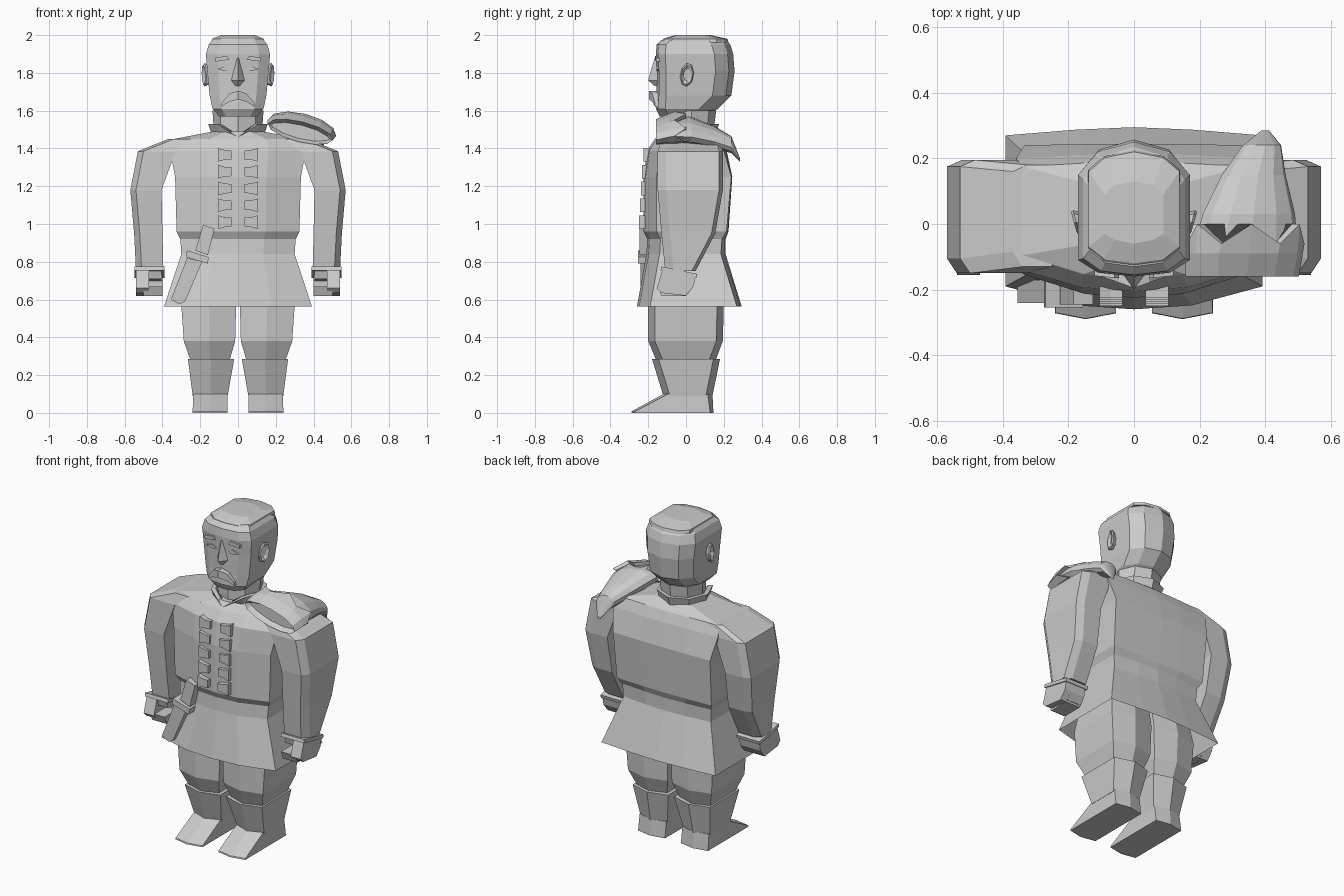
import bpy, bmesh
from math import sin, cos, pi, radians

cube = bpy.data.objects.get("Cube")
if cube:
    bpy.data.objects.remove(cube, do_unlink=True)

grey = bpy.data.materials.new("plain_grey")
grey.use_nodes = True
tone = (0.6, 0.6, 0.6, 1)
grey.diffuse_color = tone
grey.node_tree.nodes["Principled BSDF"].inputs["Base Color"].default_value = tone


def loft(name, rings, flip=1, start="closed"):
    """Skin closed rings of points; the start is closed, open or recessed."""
    bm = bmesh.new()
    loops = [[bm.verts.new((x * flip, y, z)) for x, y, z in ring] for ring in rings]
    count = len(rings[0])
    for low, high in zip(loops, loops[1:]):
        for i in range(count):
            j = (i + 1) % count
            bm.faces.new((low[i], low[j], high[j], high[i]))
    first = bm.faces.new(loops[0])
    bm.faces.new(loops[-1])
    bmesh.ops.recalc_face_normals(bm, faces=bm.faces)
    if start == "open":
        bmesh.ops.delete(bm, geom=[first], context="FACES_ONLY")
    elif start == "recessed":
        bmesh.ops.inset_region(bm, faces=[first], thickness=0.018)
        bmesh.ops.translate(bm, verts=first.verts, vec=(0, 0.03, 0))
    mesh = bpy.data.meshes.new(name)
    bm.to_mesh(mesh)
    bm.free()
    mesh.materials.append(grey)
    obj = bpy.data.objects.new(name, mesh)
    bpy.context.scene.collection.objects.link(obj)


def side_prism(name, profile, x0, x1, flip=1):
    """Extrude a (y, z) profile across x."""
    loft(name, [[(x, y, z) for y, z in profile] for x in (x0, x1)], flip)


def front_prism(name, profile, y0, y1, flip=1, sweep=0):
    """Extrude an (x, z) profile along y; sweep bends the front backwards."""
    loft(name, [[(x, y0 + sweep * abs(x), z) for x, z in profile],
                [(x, y1, z) for x, z in profile]], flip)


def body_ring(z, width, front, back, side_back, side_front=0.07, mid=0.45):
    """Ten-sided symmetric section with a slightly pointed front and back."""
    m = width * mid
    half = [(m, front + 0.012), (width, front + side_front),
            (width, back - side_back), (m, back - side_back * 0.3)]
    left = [(x, y, z) for x, y in half]
    right = [(-x, y, z) for x, y in reversed(half)]
    return [(0, front, z)] + left + [(0, back, z)] + right


def limb_ring(z, inner, outer, front, back, cut=0.035):
    """Six-sided section with a ridge down the front and the back."""
    mid = (inner + outer) / 2
    return [(inner, front + cut, z), (mid, front, z), (outer, front + cut, z),
            (outer, back - cut, z), (mid, back, z), (inner, back - cut, z)]


def arm_ring(z, inner, outer, front, back):
    """Section with lightly chamfered outer corners."""
    return [(inner, front, z), (outer - 0.03, front, z), (outer, front + 0.045, z),
            (outer, back - 0.02, z), (outer - 0.045, back, z), (inner, back, z)]


def oval(z, rx, ry, cy=0, dip=0):
    """Eight-sided horizontal ring, lowered at its front corner."""
    return [(rx * cos(i * pi / 4), cy + ry * sin(i * pi / 4), z - dip * (i == 6))
            for i in range(8)]


# Coat with flared open skirt, waist seam and broad flat back
coat = [(0.562, 0.392, -0.26, 0.295, 0.025), (0.84, 0.3, -0.21, 0.21, 0.025),
        (0.92, 0.305, -0.205, 0.21, 0.02), (0.96, 0.325, -0.225, 0.225, 0.01),
        (1.25, 0.333, -0.225, 0.245, 0.005), (1.39, 0.36, -0.205, 0.215, 0.015),
        (1.45, 0.34, -0.165, 0.19, 0.015), (1.49, 0.13, -0.13, 0.14, 0.02)]
loft("coat", [body_ring(*row) for row in coat], start="open")

# Neck and open collar
loft("neck", [oval(1.45, 0.125, 0.12, 0.02), oval(1.6, 0.135, 0.13, 0.03)])
loft("collar", [oval(1.45, 0.13, 0.14, 0.01), oval(1.53, 0.158, 0.165, 0.01, 0.07),
                oval(1.53, 0.13, 0.14, 0.01, 0.07), oval(1.47, 0.11, 0.12, 0.01)])

# Head
skull = [(1.57, 0.1, -0.14, 0.1), (1.61, 0.135, -0.16, 0.17),
         (1.68, 0.15, -0.155, 0.24), (1.81, 0.163, -0.155, 0.257),
         (1.9, 0.17, -0.16, 0.25), (1.95, 0.155, -0.155, 0.235),
         (1.975, 0.135, -0.13, 0.215)]
loft("head", [body_ring(*row, 0.1, 0.05, 0.65) for row in skull])

# Hair cap with a central peak
loft("hair", [body_ring(1.96, 0.14, -0.14, 0.225, 0.06, 0.06, 0.65),
              body_ring(1.98, 0.138, -0.12, 0.22, 0.06, 0.05, 0.65),
              body_ring(2.0, 0.09, -0.06, 0.13, 0.04, 0.03, 0.65)])

# Nose
loft("nose", [[(-w, -0.13, z), (0, y, z), (w, -0.13, z)]
              for z, w, y in ((1.73, 0.03, -0.165), (1.76, 0.05, -0.2),
                              (1.8, 0.04, -0.19), (1.88, 0.02, -0.165))])

# Features, limbs and boots, mirrored left and right
for side, flip in (("left", 1), ("right", -1)):
    front_prism(side + "_moustache",
                [(0, 1.705), (0.045, 1.69), (0.085, 1.645), (0.09, 1.62),
                 (0.05, 1.645), (0, 1.66)], -0.195, -0.12, flip, 0.35)
    front_prism(side + "_brow", [(0.045, 1.87), (0.06, 1.89), (0.12, 1.88),
                                 (0.12, 1.86)], -0.17, -0.11, flip, 0.1)
    front_prism(side + "_eyelid", [(0.04, 1.815), (0.07, 1.835), (0.11, 1.82),
                                   (0.07, 1.81)], -0.156, -0.12, flip)

    # Ear: angled rim with a sunken middle
    rim = [(0.005 + 0.037 * cos(i * pi / 4),
            1.79 + 0.062 * sin(i * pi / 4) + 0.01 * cos(i * pi / 4)) for i in range(8)]
    loft(side + "_ear",
         [[(x + 0.25 * y, 0.005 + (y - 0.005) * s, 1.79 + (z - 1.79) * s)
           for y, z in rim]
          for x, s in ((0.15, 0.8), (0.175, 1), (0.182, 0.85), (0.168, 0.5))], flip)

    # Arm, leaning forward towards the wrist
    arm = [(1.45, 0.25, 0.37, -0.13, 0.18), (1.385, 0.33, 0.53, -0.15, 0.195),
           (1.18, 0.405, 0.57, -0.15, 0.195), (0.95, 0.4, 0.55, -0.13, 0.155),
           (0.75, 0.395, 0.54, -0.11, 0.05)]
    loft(side + "_arm", [arm_ring(*row) for row in arm], flip)
    side_prism(side + "_cuff", [(-0.13, 0.775), (0.06, 0.735), (0.055, 0.715),
                                (-0.135, 0.755)], 0.388, 0.547, flip)

    # Fist: back of the hand, palm, curled fingers and thumb
    side_prism(side + "_hand", [(-0.125, 0.755), (0.05, 0.72), (0.04, 0.67), (0, 0.62),
                                (-0.13, 0.635), (-0.155, 0.66)], 0.47, 0.54, flip)
    side_prism(side + "_palm", [(-0.03, 0.74), (0.05, 0.72), (0.04, 0.67),
                                (0.01, 0.63), (-0.03, 0.64)], 0.4, 0.5, flip)
    side_prism(side + "_fingers", [(-0.15, 0.67), (0.03, 0.67), (0, 0.62),
                                   (-0.13, 0.62)], 0.4, 0.5, flip)
    side_prism(side + "_thumb", [(-0.12, 0.75), (0.03, 0.72), (0.02, 0.69),
                                 (-0.11, 0.71)], 0.405, 0.5, flip)

    # Trouser leg, boot shaft and wedge-shaped foot
    leg = [(0.8, 0.01, 0.27, -0.16, 0.16), (0.57, 0.01, 0.3, -0.2, 0.2),
           (0.38, 0.015, 0.287, -0.2, 0.195), (0.26, 0.05, 0.245, -0.15, 0.15)]
    loft(side + "_trouser_leg", [limb_ring(*row) for row in leg], flip)
    loft(side + "_boot", [limb_ring(0.285, 0.02, 0.265, -0.18, 0.18),
                          limb_ring(0.09, 0.055, 0.24, -0.12, 0.14)], flip)
    loft(side + "_foot", [limb_ring(0, 0.055, 0.24, -0.29, 0.145, 0.018),
                          limb_ring(0.008, 0.055, 0.24, -0.288, 0.145, 0.018),
                          limb_ring(0.1, 0.055, 0.238, -0.12, 0.14, 0.025)], flip)

    # Five coat fasteners, flaring towards the outside
    for row in range(5):
        z = 1.01 + row * 0.089
        front_prism(f"{side}_fastener_{row + 1}",
                    [(0.035, z - 0.024), (0.07, z - 0.026), (0.105, z - 0.036),
                     (0.105, z + 0.036), (0.07, z + 0.026), (0.035, z + 0.024)],
                    -0.25 + 0.006 * row, -0.18, flip)

# Sheathed blade on the right hip
front_prism("sheath", [(-0.27, 0.82), (-0.19, 0.8), (-0.28, 0.59), (-0.31, 0.575),
                       (-0.355, 0.6)], -0.24, -0.17)
front_prism("hilt_guard", [(-0.27, 0.86), (-0.155, 0.825), (-0.16, 0.79),
                           (-0.275, 0.825)], -0.255, -0.17)
front_prism("hilt_grip", [(-0.225, 0.86), (-0.16, 0.835), (-0.125, 0.975),
                          (-0.185, 0.995)], -0.245, -0.18)


# Rolled mantle over the left shoulder
def mantle_ring(y, cx, cz, rx, rz, zigzag=0):
    """Twelve-sided upright ring, tilted down towards the arm."""
    c, s = cos(radians(14)), sin(radians(14))
    ring = []
    for i in range(12):
        u, v = rx * cos(i * pi / 6), rz * sin(i * pi / 6)
        ring.append((cx + u * c + v * s, y + zigzag * (i % 2), cz - u * s + v * c))
    return ring


loft("mantle_cuff", [mantle_ring(-0.16, 0.33, 1.488, 0.178, 0.054),
                     mantle_ring(-0.09, 0.335, 1.505, 0.185, 0.068),
                     mantle_ring(-0.06, 0.34, 1.51, 0.185, 0.075, zigzag=0.06),
                     mantle_ring(-0.06, 0.34, 1.51, 0.16, 0.055, zigzag=0.06)],
     start="recessed")
loft("mantle_tail", [mantle_ring(-0.08, 0.34, 1.505, 0.165, 0.06),
                     mantle_ring(0.03, 0.35, 1.495, 0.145, 0.065),
                     mantle_ring(0.15, 0.365, 1.46, 0.1, 0.055),
                     mantle_ring(0.24, 0.39, 1.42, 0.06, 0.045),
                     mantle_ring(0.285, 0.4, 1.34, 0.012, 0.01)])
